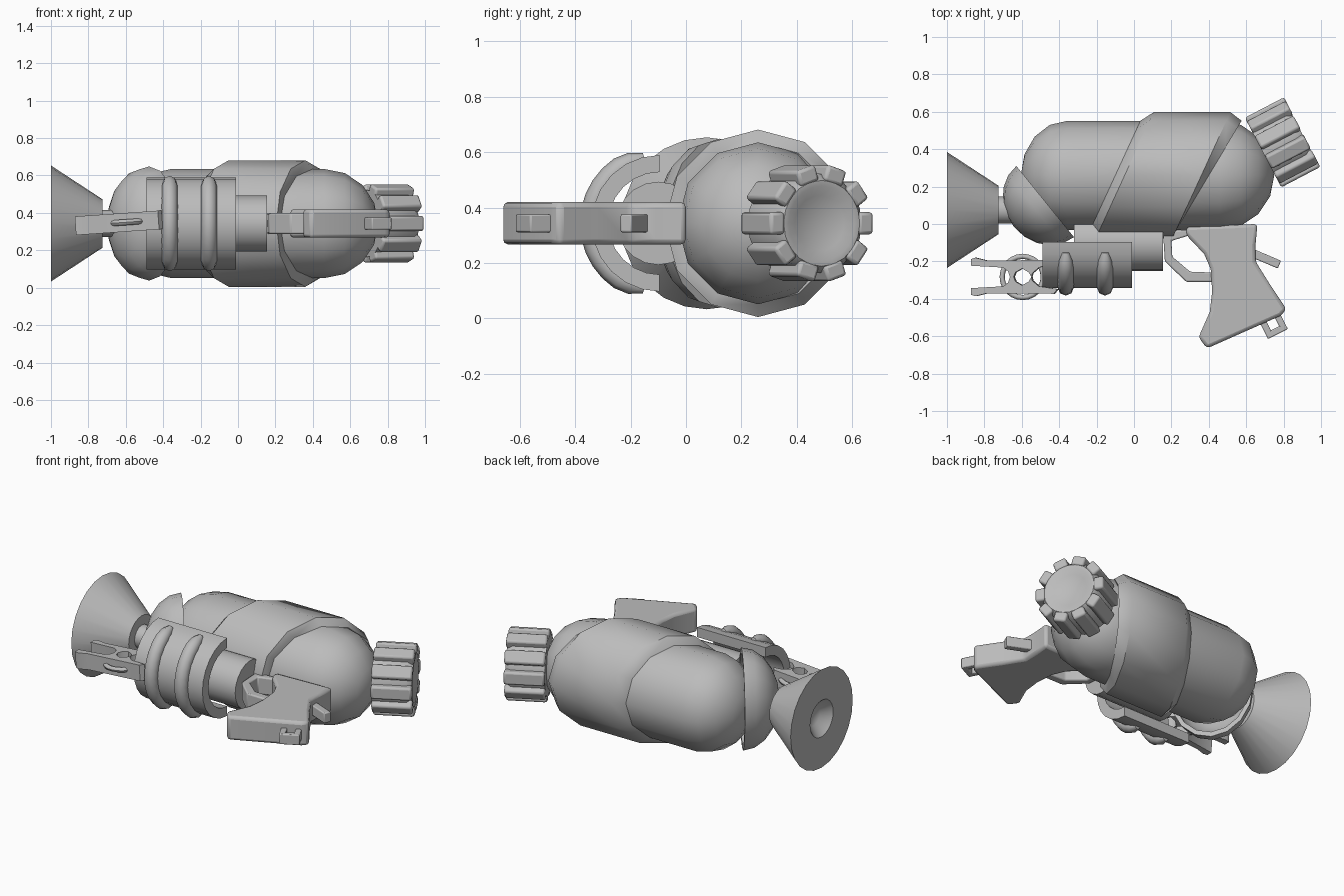
import bpy, bmesh, math
from mathutils import Matrix, Vector

if "Cube" in bpy.data.objects:
    bpy.data.objects.remove(bpy.data.objects["Cube"])

ZC = 0.343  # mid plane of the whole toy
grey = bpy.data.materials.new("grey")
grey.diffuse_color = (0.5, 0.5, 0.5, 1)
grey.use_nodes = True
grey.node_tree.nodes["Principled BSDF"].inputs["Base Color"].default_value = grey.diffuse_color


def finish(name, bm, matrix, angle=40, bevel=0):
    bmesh.ops.recalc_face_normals(bm, faces=bm.faces)
    bm.transform(matrix)
    me = bpy.data.meshes.new(name)
    bm.to_mesh(me)
    bm.free()
    ob = bpy.data.objects.new(name, me)
    bpy.context.collection.objects.link(ob)
    me.materials.append(grey)
    if bevel:
        mod = ob.modifiers.new("bevel", 'BEVEL')
        mod.width, mod.segments, mod.limit_method = bevel, 2, 'ANGLE'
    bpy.ops.object.select_all(action='DESELECT')
    ob.select_set(True)
    bpy.context.view_layer.objects.active = ob
    bpy.ops.object.shade_smooth_by_angle(angle=math.radians(angle))
    return ob


def place(x, y, z=ZC, turn=0):
    return Matrix.Translation((x, y, z)) @ Matrix.Rotation(math.radians(turn), 4, 'Z')


def lathe(name, profile, matrix, segs=24, angle=40):
    """Revolve (along, radius[, shear]) points about local x; shear slants a ring."""
    bm = bmesh.new()
    rings = []
    for p in profile:
        t, r, s = (*p, 0)[:3]
        if r == 0:
            rings.append([bm.verts.new((t, 0, 0))] * segs)
            continue
        ring = []
        for i in range(segs):
            a = 2 * math.pi * i / segs
            y, z = r * math.cos(a), r * math.sin(a)
            ring.append(bm.verts.new((t + s * y, y, z)))
        rings.append(ring)
    for a, b in zip(rings, rings[1:]):
        for i in range(segs):
            j = (i + 1) % segs
            vs = list(dict.fromkeys((a[i], a[j], b[j], b[i])))
            if len(vs) > 2:
                bm.faces.new(vs)
    return finish(name, bm, matrix, angle)


def prism(name, pts, depth, matrix, bevel=0, angle=40):
    """Extrude an outline symmetrically along local z."""
    bm = bmesh.new()
    f = bm.faces.new([bm.verts.new((x, y, -depth / 2)) for x, y in pts])
    ext = bmesh.ops.extrude_face_region(bm, geom=[f])
    bmesh.ops.translate(bm, vec=(0, 0, depth),
                        verts=[v for v in ext["geom"] if isinstance(v, bmesh.types.BMVert)])
    return finish(name, bm, matrix, angle, bevel)


def box(name, size, matrix, bevel=0):
    x, y, z = (s / 2 for s in size)
    return prism(name, [(-x, -y), (x, -y), (x, y), (-x, y)], size[2], matrix, bevel)


def arc(r, a0, a1, n):
    return [(r * math.cos(math.radians(a0 + (a1 - a0) * i / n)),
             r * math.sin(math.radians(a0 + (a1 - a0) * i / n))) for i in range(n + 1)]


# Tank: capsule with a slanted raised band
left = [(-0.355 - 0.25 * c, 0.292 * s) for c, s in arc(1, 0, 90, 4)]
right = [(0.46 + 0.29 * c, 0.292 * s) for c, s in arc(1, 90, 0, 4)]
left[0], right[-1] = (left[0][0], 0), (right[-1][0], 0)
lathe("tank", left + right, place(0, 0.26), 12)
lathe("tank_band", [(-0.11, 0.27, 0.46), (-0.10, 0.292, 0.46), (-0.05, 0.338, 0.46),
                    (0.36, 0.338, 0.46), (0.40, 0.292, 0.6), (0.39, 0.27, 0.6)],
      place(0, 0.26), 12)

# Filler cap: rounded core with a dished end and ribs around it
cap = place(0.69, 0.382, ZC, 27.6)
lathe("cap", [(0, 0), (0, 0.18), (0.20, 0.18), (0.232, 0.155), (0.232, 0.135),
              (0.215, 0.10), (0.205, 0)], cap, 20)
for i in range(10):
    rib = cap @ Matrix.Rotation(2 * math.pi * (i + 0.5) / 10, 4, 'X')
    box("cap_rib", (0.236, 0.08, 0.06), rib @ Matrix.Translation((0.118, 0, 0.18)), 0.012)

# Nozzle: flared cone with a dimple, and its neck
lathe("nozzle", [(0.07, 0), (0.055, 0.06), (0, 0.115), (0, 0.31), (0.275, 0.13), (0.275, 0)],
      place(-1, 0.075), 24)
lathe("nozzle_neck", [(0, 0), (0, 0.072), (0.2, 0.072), (0.2, 0)], place(-0.76, 0.075), 16)

# Hollow bowl between tank and nozzle
outer = arc(1, 0, 90, 5)
outer = [(c, s) for c, s in outer]
outer[0] = (1, 0)
inner = [(c * 0.86, s * 0.9) for c, s in reversed(outer)]
bowl = place(-0.475, 0.12, ZC, 219) @ Matrix.Diagonal((0.215, 0.245, 0.305, 1))
lathe("collar_bowl", outer + inner, bowl, 16)

# Barrel and the half pipe fore grip under it
lathe("barrel", [(-0.32, 0), (-0.32, 0.15), (0.155, 0.15), (0.155, 0)], place(0, -0.1), 20)
to_x = Matrix(((0, 0, 1, 0), (1, 0, 0, 0), (0, 1, 0, 0), (0, 0, 0, 1)))
pipe = arc(0.246, 90, 270, 12) + arc(0.185, 270, 90, 12)
prism("fore_grip", pipe, 0.48, Matrix.Translation((-0.25, -0.095, ZC)) @ to_x)

# Raised ribs round the grip, thinner at their ends
for x in (-0.365, -0.155):
    cu = bpy.data.curves.new("grip_rib", 'CURVE')
    cu.dimensions, cu.bevel_depth, cu.bevel_resolution, cu.use_fill_caps = '3D', 0.043, 2, True
    sp = cu.splines.new('POLY')
    path = arc(0.24, 102, 258, 14)
    sp.points.add(len(path) - 1)
    for i, (p, (y, z)) in enumerate(zip(sp.points, path)):
        p.co = (x, y - 0.1, z + ZC, 1)
        p.radius = 0.45 if i in (0, 14) else 0.85 if i in (1, 13) else 1
    ob = bpy.data.objects.new("grip_rib", cu)
    bpy.context.collection.objects.link(ob)
    cu.materials.append(grey)
    bpy.ops.object.select_all(action='DESELECT')
    ob.select_set(True)
    bpy.context.view_layer.objects.active = ob
    bpy.ops.object.convert(target='MESH')
    bpy.ops.object.shade_smooth_by_angle(angle=math.radians(50))

# Pistol handle
handle = [(0.28, -0.015), (0.66, 0), (0.65, -0.11), (0.65, -0.20), (0.725, -0.32),
          (0.815, -0.455), (0.785, -0.49), (0.39, -0.665), (0.345, -0.605), (0.405, -0.47),
          (0.418, -0.36), (0.41, -0.24), (0.375, -0.16), (0.28, -0.06)]
prism("handle", handle, 0.152, place(0, 0), 0.018)

# Trigger guard, hammer and strap loop
guard = [(0.155, -0.04), (0.165, -0.20), (0.28, -0.31), (0.43, -0.31), (0.43, -0.26),
         (0.30, -0.255), (0.205, -0.175), (0.20, -0.09), (0.30, -0.06), (0.30, -0.03)]
prism("trigger_guard", guard, 0.11, place(0, 0), 0.008)
box("hammer", (0.19, 0.045, 0.065), place(0.69, -0.18, ZC, -23), 0.006)
loop = place(0.74, -0.53, ZC, 27)
for s in (-1, 1):
    box("strap_loop_side", (0.035, 0.14, 0.065), loop @ Matrix.Translation((s * 0.042, 0.01, 0)), 0.006)
box("strap_loop_end", (0.119, 0.035, 0.065), loop @ Matrix.Translation((0, -0.048, 0)), 0.006)

# Front clip: two mirrored jaws meeting round a thin ring
jaw = [(-0.275, 0.06), (-0.275, 0.095), (-0.25, 0.103), (-0.19, 0.088), (0.12, 0.09),
       (0.14, 0.065), (0.09, 0.05), (0.055, 0.02), (0.05, 0), (0.035, 0.025), (0, 0.045),
       (-0.035, 0.025), (-0.045, 0), (-0.065, 0), (-0.075, 0.03), (-0.10, 0.05)]
tilt = place(-0.595, -0.283, 0.35) @ Matrix.Rotation(math.radians(-4), 4, 'Y')
prism("clip_jaw_upper", jaw, 0.10, tilt)
longer = [(x + (0.05 if x > 0.1 else 0), -y) for x, y in jaw]
prism("clip_jaw_lower", longer, 0.10, tilt)
lathe_turn = tilt @ Matrix.Rotation(math.pi / 2, 4, 'Y')
tube = [(0.016 * s, 0.11 + 0.014 * c) for c, s in arc(1, 0, 360, 8)]
lathe("clip_ring", tube, lathe_turn, 24, 60)
